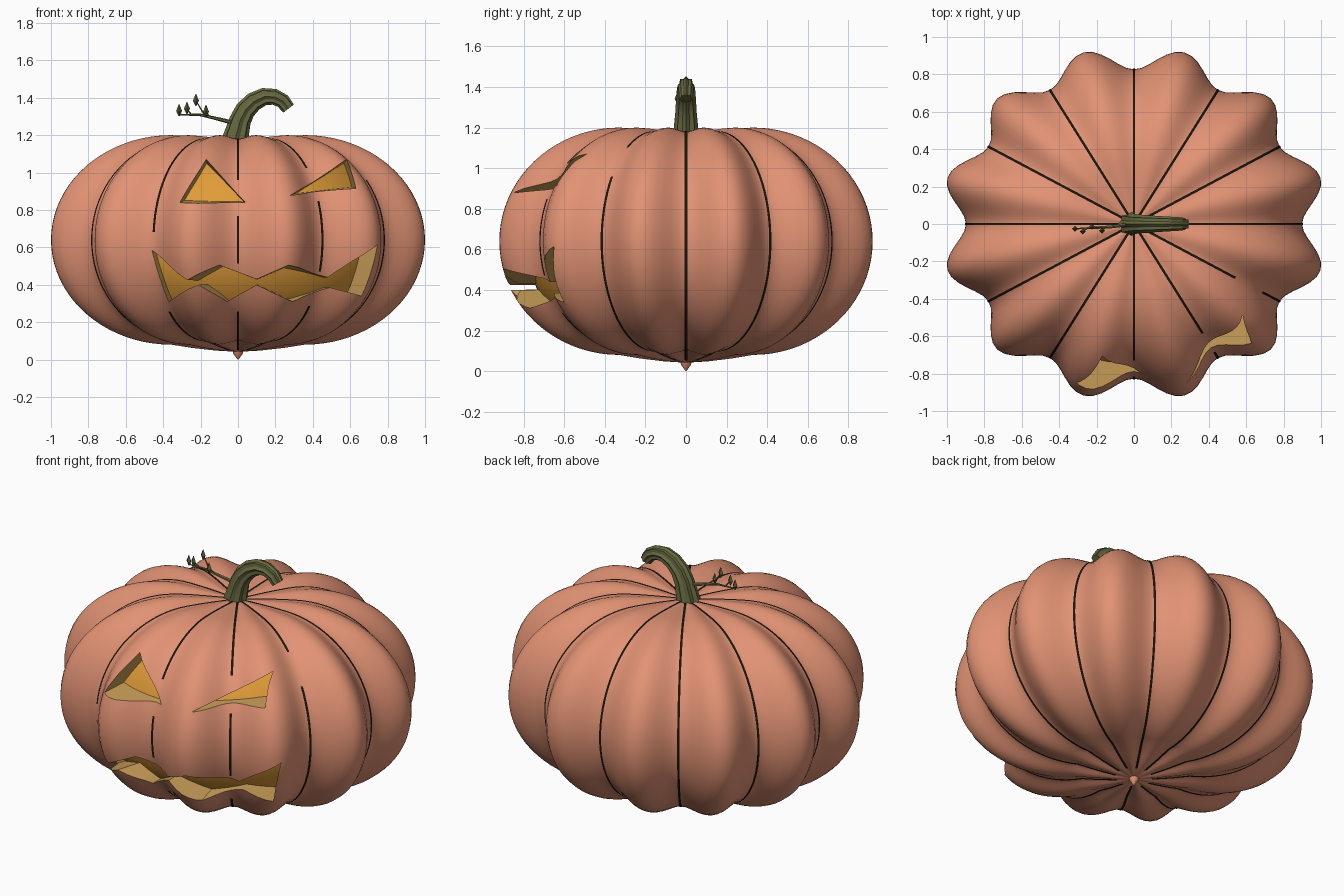
import bpy, bmesh, math
from mathutils import Vector
from mathutils.bvhtree import BVHTree

cube = bpy.data.objects.get("Cube")
if cube:
    bpy.data.objects.remove(cube, do_unlink=True)


def material(name, rgb):
    m = bpy.data.materials.new(name)
    m.use_nodes = True
    m.diffuse_color = (*rgb, 1)
    bsdf = next(n for n in m.node_tree.nodes if n.type == 'BSDF_PRINCIPLED')
    bsdf.inputs["Base Color"].default_value = (*rgb, 1)
    bsdf.inputs["Roughness"].default_value = 0.8
    return m


SKIN = material("pumpkin_skin", (0.76, 0.29, 0.175))
FLESH = material("cut_flesh", (0.60, 0.35, 0.10))
GLOW = material("inner_glow", (0.74, 0.33, 0.04))
SEAM = material("seam_black", (0.01, 0.007, 0.004))
STEM = material("stem_green", (0.135, 0.14, 0.05))
LEAF = material("leaf_green", (0.10, 0.115, 0.04))


def finish(name, bm, mats, smooth=None):
    bmesh.ops.recalc_face_normals(bm, faces=bm.faces[:])
    me = bpy.data.meshes.new(name)
    bm.to_mesh(me)
    bm.free()
    ob = bpy.data.objects.new(name, me)
    bpy.context.collection.objects.link(ob)
    for m in mats:
        me.materials.append(m)
    if smooth:
        smooth_by_angle(ob, smooth)
    return ob


def smooth_by_angle(ob, degrees):
    select(ob)
    bpy.ops.object.shade_smooth_by_angle(angle=math.radians(degrees))


def select(ob):
    bpy.ops.object.select_all(action='DESELECT')
    ob.select_set(True)
    bpy.context.view_layer.objects.active = ob


def loft(bm, rings):
    """Skin a list of point rings and close both ends."""
    vs = [[bm.verts.new(p) for p in ring] for ring in rings]
    n = len(vs[0])
    for a, b in zip(vs, vs[1:]):
        for i in range(n):
            bm.faces.new((a[i], a[(i + 1) % n], b[(i + 1) % n], b[i]))
    bm.faces.new(vs[0])
    bm.faces.new(vs[-1])


# Pumpkin surface: twelve lobes around a rounded profile
LOBES, MID = 12, 0.64
PROFILE = [(0.01, 1.17), (0.05, 1.175), (0.1, 1.18), (0.19, 1.188), (0.28, 1.195)]
for i in range(41):
    t = math.pi * (0.5 - i / 40)
    PROFILE.append((0.37 + 0.663 * math.cos(t), MID + 0.56 * math.sin(t)))
PROFILE += [(0.25, 0.062), (0.12, 0.048), (0.01, 0.042)]


def surface(r, z, angle, ridge, scale=1.0):
    dip = 1 - ridge
    r2 = r * (1 - 0.13 * dip) * scale
    z2 = MID + (z - MID) * (1 - 0.035 * dip * min(1, r / 0.37)) * scale
    return Vector((r2 * math.cos(angle), 0.92 * r2 * math.sin(angle), z2))


def lathe(bm, steps, lobed, scale):
    rings = []
    for r, z in PROFILE:
        ring = []
        for i in range(steps):
            a = math.tau * i / steps
            ridge = 0.5 - 0.5 * math.cos(LOBES * a) if lobed else 0
            ring.append(surface(r, z, a, ridge, scale))
        rings.append(ring)
    loft(bm, rings)


bm = bmesh.new()
lathe(bm, LOBES * 12, True, 1)
bmesh.ops.recalc_face_normals(bm, faces=bm.faces[:])
tree = BVHTree.FromBMesh(bm)
body = finish("pumpkin_body", bm, [SKIN, FLESH])

# Glowing inner body, seen through the carved openings
bm = bmesh.new()
lathe(bm, 64, False, 0.955)
finish("inner_body", bm, [GLOW], 40)


# Carved face: tapered cutters that narrow toward their own centre
def carve(name, outline, centre, slope, back):
    front_ring, back_ring = [], []
    for x, z in outline:
        hit = tree.ray_cast(Vector((x, -2, z)), Vector((0, 1, 0)))[0]
        y = hit.y if hit else -0.6
        for plane, ring in ((-1.0, front_ring), (back, back_ring)):
            k = slope * (plane - y)
            ring.append((x + (centre[0] - x) * k, plane, z + (centre[1] - z) * k))
    bm = bmesh.new()
    loft(bm, [front_ring, back_ring])
    bmesh.ops.triangulate(bm, faces=bm.faces[:])
    for f in bm.faces:
        f.material_index = 1
    cutter = finish(name, bm, [SKIN, FLESH])
    cutter.hide_render = True
    mod = body.modifiers.new(name, 'BOOLEAN')
    mod.operation, mod.solver, mod.object = 'DIFFERENCE', 'EXACT', cutter
    select(body)
    bpy.ops.object.modifier_apply(modifier=mod.name)
    bpy.data.objects.remove(cutter, do_unlink=True)


carve("right_eye_cutter", [(-0.17, 1.07), (-0.31, 0.84), (0.04, 0.84)],
      (-0.147, 0.917), 1.0, -0.4)
carve("left_eye_cutter", [(0.58, 1.07), (0.28, 0.878), (0.63, 0.915)],
      (0.497, 0.954), 0.8, -0.2)
carve("mouth_cutter",
      [(-0.46, 0.585), (-0.27, 0.425), (-0.1, 0.505), (0.1, 0.43), (0.27, 0.505),
       (0.48, 0.44), (0.6, 0.52), (0.745, 0.615), (0.66, 0.34), (0.49, 0.385),
       (0.29, 0.31), (0.1, 0.4), (-0.06, 0.31), (-0.21, 0.4), (-0.37, 0.31)],
      (0.12, 0.415), 1.0, -0.45)
smooth_by_angle(body, 35)

# Dark seams in the valleys, broken around the carved face
GAPS = {8: [(0.27, 0.64)], 9: [(0.77, 0.93), (0.27, 0.5)],
        10: [(0.87, 1.0), (0.3, 0.45)], 11: [(0.99, 1.1)]}
bm = bmesh.new()
for n in range(LOBES):
    a = math.tau * n / LOBES
    side = Vector((-math.sin(a), 0.92 * math.cos(a), 0)).normalized() * 0.0065
    last = None
    for r, z in PROFILE[1:-1]:
        p = surface(r, z, a, 0, 1.005)
        if any(lo < p.z < hi for lo, hi in GAPS.get(n, [])):
            last = None
            continue
        pair = bm.verts.new(p - side), bm.verts.new(p + side)
        if last:
            bm.faces.new((last[0], last[1], pair[1], pair[0]))
        last = pair
finish("seams", bm, [SEAM])

# Small nub under the body
bm = bmesh.new()
loft(bm, [[(r * math.cos(i * math.tau / 10), r * math.sin(i * math.tau / 10), z)
           for i in range(10)] for r, z in ((0.03, 0.05), (0.025, 0.03), (0.002, 0))])
finish("bottom_nub", bm, [SKIN], 35)


# Tubes that follow a path in the XZ plane, optionally ribbed
def tube(bm, path, sides, rib=0.0, flat=1.0):
    pts = [Vector(p[:3]) for p in path]
    rings = []
    for i, p in enumerate(pts):
        d = (pts[min(i + 1, len(pts) - 1)] - pts[max(i - 1, 0)]).normalized()
        across = d.cross(Vector((0, 1, 0))).normalized()
        other = across.cross(d)
        ring = []
        for j in range(sides):
            a = math.tau * j / sides
            r = path[i][3] * (1 - rib * (j % 2))
            ring.append(p + across * r * math.cos(a) + other * r * flat * math.sin(a))
        rings.append(ring)
    loft(bm, rings)


bm = bmesh.new()
tube(bm, [(-0.018, 0, 1.14, 0.078), (-0.012, 0, 1.19, 0.068), (0.012, 0, 1.28, 0.058),
          (0.04, 0, 1.335, 0.055), (0.085, 0, 1.38, 0.051), (0.14, 0, 1.406, 0.047),
          (0.195, 0, 1.405, 0.043), (0.24, 0, 1.382, 0.04), (0.27, 0, 1.342, 0.036)],
     16, 0.2, 0.9)
finish("stem", bm, [STEM], 25)

# Vine with twigs and bud-shaped leaves
bm = bmesh.new()
tube(bm, [(-0.02, 0, 1.265, 0.012), (-0.12, -0.015, 1.29, 0.009),
          (-0.2, -0.02, 1.308, 0.007), (-0.31, -0.025, 1.31, 0.004)], 6)
LEAVES = [(-0.315, -0.025, 1.33), (-0.273, -0.04, 1.342),
          (-0.225, -0.015, 1.385), (-0.171, -0.035, 1.326)]
ROOTS = [(-0.305, -0.025, 1.31), (-0.25, -0.022, 1.31),
         (-0.175, -0.018, 1.302), (-0.15, -0.016, 1.297)]
for root, leaf in zip(ROOTS, LEAVES):
    tube(bm, [(*root, 0.005), (*leaf, 0.003)], 5)
finish("vine", bm, [STEM], 40)

bm = bmesh.new()
for x, y, z in LEAVES:
    loft(bm, [[(x + r * math.cos(i * math.pi / 2), y + r * math.sin(i * math.pi / 2), z + h)
               for i in range(4)] for r, h in ((0.003, -0.028), (0.016, 0), (0.001, 0.036))])
finish("vine_leaves", bm, [LEAF])
